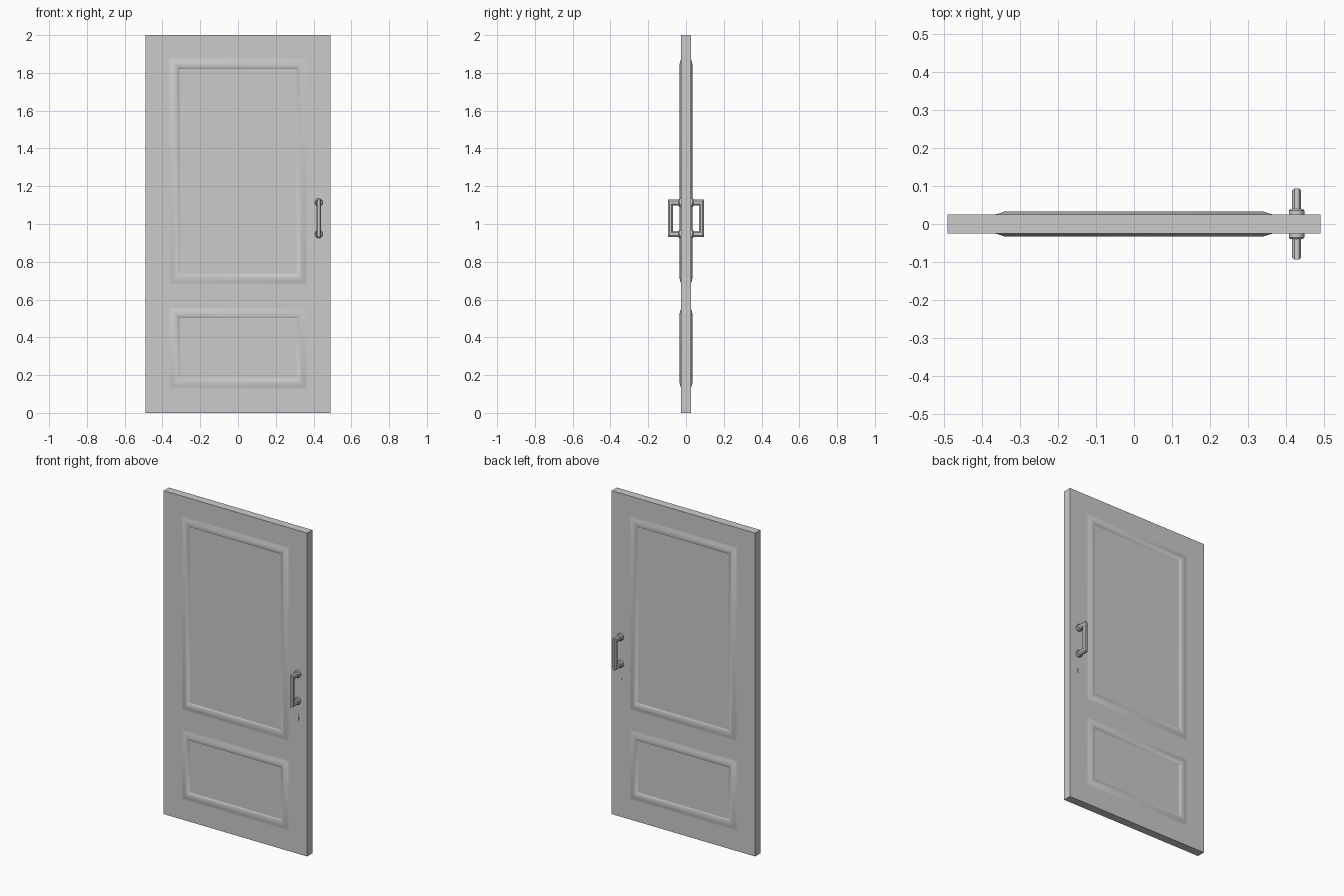
import bpy, bmesh, math

if "Cube" in bpy.data.objects:
    bpy.data.objects.remove(bpy.data.objects["Cube"])

HALF_T = 0.0255      # half thickness of the door slab
HX = 0.428           # handle and keyhole x position


def loft(name, rings, cap=True, loop=False, smooth=False, both_sides=True):
    """Skin a list of closed rings; mirror to the back of the door."""
    bm = bmesh.new()
    vs = [[bm.verts.new(p) for p in r] for r in rings]
    n = len(vs[0])
    for i in range(len(vs) if loop else len(vs) - 1):
        a, b = vs[i], vs[(i + 1) % len(vs)]
        for j in range(n):
            k = (j + 1) % n
            bm.faces.new((a[j], a[k], b[k], b[j]))
    if cap and not loop:
        bm.faces.new(vs[0])
        bm.faces.new(vs[-1])
    bmesh.ops.recalc_face_normals(bm, faces=bm.faces)
    me = bpy.data.meshes.new(name)
    bm.to_mesh(me)
    bm.free()
    ob = bpy.data.objects.new(name, me)
    bpy.context.collection.objects.link(ob)
    if both_sides:
        m = ob.modifiers.new("back_copy", 'MIRROR')
        m.use_axis = (False, True, False)
        m.use_mirror_merge = False
    if smooth:
        bpy.ops.object.select_all(action='DESELECT')
        ob.select_set(True)
        bpy.context.view_layer.objects.active = ob
        bpy.ops.object.shade_smooth_by_angle(angle=math.radians(30))
    return ob


# Door slab
corners = [(-0.491, -HALF_T), (0.491, -HALF_T), (0.491, HALF_T), (-0.491, HALF_T)]
loft("door_slab", [[(x, y, z) for x, y in corners] for z in (0, 2)], both_sides=False)

# Mitred panel mouldings: (inset from outer edge, distance from door centre)
profile = [(0, 0.0250), (0.010, 0.0280), (0.021, 0.0320), (0.030, 0.0335),
           (0.041, 0.0325), (0.048, 0.0300), (0.056, 0.0250)]


def moulding(name, hx, z0, z1):
    rings = []
    for sx, sz in ((-1, -1), (1, -1), (1, 1), (-1, 1)):
        z = z1 if sz > 0 else z0
        rings.append([(sx * (hx - d), -y, z - sz * d) for d, y in profile])
    loft(name, rings, loop=True, smooth=True)


moulding("upper_panel_moulding", 0.365, 0.680, 1.877)
moulding("lower_panel_moulding", 0.365, 0.127, 0.557)

# Pull handle: octagonal bar with two square bends
octagon = [(1, -.5), (1, .5), (.5, 1), (-.5, 1), (-1, .5), (-1, -.5), (-.5, -1), (.5, -1)]
RX, RY, RZ = 0.012, 0.012, 0.0155
ZT, ZB, YB = 1.1135, 0.9465, 0.082


def bar_ring(y, z, ry, sz):
    return [(HX + v * RX, -(y + u * ry), z + sz * u * RZ) for u, v in octagon]


loft("pull_handle", [bar_ring(0.024, ZT, 0, 1), bar_ring(YB, ZT, RY, 1),
                     bar_ring(YB, ZB, RY, -1), bar_ring(0.024, ZB, 0, -1)])

# Rosettes where the handle meets the door
for label, z in (("upper", ZT), ("lower", ZB)):
    rings = []
    for y, r in ((0.024, 0.0205), (0.035, 0.0205), (0.040, 0.0165)):
        rings.append([(HX + r * math.cos(a * math.pi / 8), -y, z + r * 1.05 * math.sin(a * math.pi / 8))
                      for a in range(16)])
    loft(label + "_rosette", rings, smooth=True)

# Keyhole: round head with a straight stem
outline = [(0.008 * math.cos(math.radians(a)), 0.856 + 0.008 * math.sin(math.radians(a)))
           for a in range(-40, 221, 26)]
outline += [(-0.006, 0.827), (0.006, 0.827)]
loft("keyhole", [[(HX + x, -y, z) for x, z in outline] for y in (0.024, 0.0275)])
